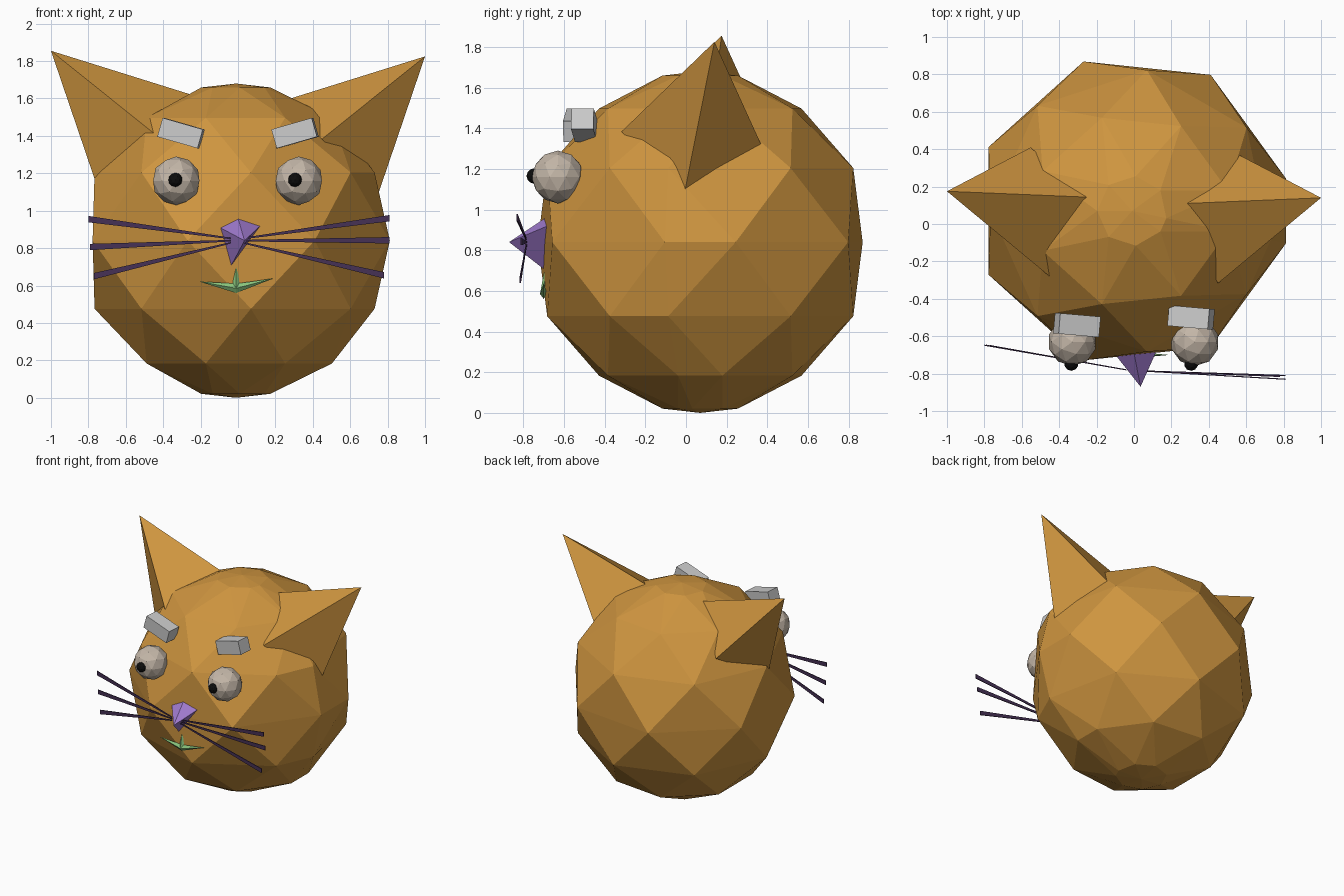
import bpy, bmesh
from math import sin, cos, pi, radians
from mathutils import Vector, Matrix

if "Cube" in bpy.data.objects:
    bpy.data.objects.remove(bpy.data.objects["Cube"])


def material(name, rgb):
    m = bpy.data.materials.new(name)
    m.diffuse_color = (*rgb, 1)
    m.use_nodes = True
    m.node_tree.nodes["Principled BSDF"].inputs["Base Color"].default_value = m.diffuse_color
    return m


FUR = material("orange_fur", (0.62, 0.30, 0.05))
WHITE = material("eye_white", (0.55, 0.47, 0.39))
BLACK = material("black", (0.004, 0.004, 0.004))
PURPLE = material("purple", (0.34, 0.19, 0.60))
GREEN = material("green", (0.25, 0.55, 0.20))
DARK = material("dark_purple", (0.06, 0.03, 0.09))


def finish(name, bm, mat=None):
    bmesh.ops.recalc_face_normals(bm, faces=bm.faces)
    me = bpy.data.meshes.new(name)
    bm.to_mesh(me)
    bm.free()
    ob = bpy.data.objects.new(name, me)
    bpy.context.collection.objects.link(ob)
    if mat:
        me.materials.append(mat)
    return ob


def hull(name, points, mat):
    """Faceted solid wrapped around a few points."""
    bm = bmesh.new()
    for p in points:
        bm.verts.new(p)
    bmesh.ops.convex_hull(bm, input=bm.verts)
    loose = [v for v in bm.verts if not v.link_faces]
    bmesh.ops.delete(bm, geom=loose, context='VERTS')
    return finish(name, bm, mat)


def ball(name, centre, r, mat, subdivisions=2):
    bm = bmesh.new()
    bmesh.ops.create_icosphere(bm, subdivisions=subdivisions, radius=r,
                               matrix=Matrix.Translation(centre))
    return finish(name, bm, mat)


# head: staggered rings give the diamond facets
R, C = 0.84, Vector((-0.01, 0.07, 0.84))
ring_a = [12 + 48 * k for k in range(8)]
ring_b = [36 + 48 * k for k in range(7)] + [348]
pts = [C + Vector((0, 0, R)), C - Vector((0, 0, R))]
for i in range(1, 14, 2):
    t = pi * i / 14
    for a in (ring_a if i in (3, 7, 11) else ring_b):
        a = radians(a)
        pts.append(C + R * Vector((sin(t) * cos(a), sin(t) * sin(a), cos(t))))
hull("head", pts, FUR)

# ears: four-sided pyramids sunk slightly into the head
tip = Vector((1.0, 0.14, 1.825))
corners = [(0.76, 0.0, 1.12), (0.57, 0.365, 1.33), (0.47, -0.30, 1.40), (0.28, 0.11, 1.60)]
ear = [tip] + [tip + (Vector(c) - tip) * 1.04 for c in corners]
hull("ear_right", ear, FUR)
hull("ear_left", [Vector((-p.x, p.y + 0.035, p.z + 0.03)) for p in ear], FUR)

# eyes and pupils
for side, x, px in (("left", -0.33, -0.335), ("right", 0.325, 0.305)):
    ball("eye_" + side, (x, -0.63, 1.16), 0.13, WHITE)
    ball("pupil_" + side, (px, -0.747, 1.165), 0.038, BLACK)

# eyebrows: tilted blocks
for side, s, y in (("left", -1, -0.54), ("right", 1, -0.50)):
    bm = bmesh.new()
    m = (Matrix.Translation((s * 0.305, y, 1.415))
         @ Matrix.Rotation(radians(-5), 4, 'Z')
         @ Matrix.Rotation(radians(-s * 16), 4, 'Y')
         @ Matrix.Diagonal((0.225, 0.11, 0.105, 1)))
    bmesh.ops.create_cube(bm, size=1, matrix=m)
    finish("eyebrow_" + side, bm)

# nose: pointed gem
hull("nose", [(0.035, -0.87, 0.84), (-0.115, -0.68, 0.92), (0, -0.69, 0.96),
              (0.12, -0.68, 0.92), (-0.04, -0.69, 0.70)], PURPLE)

# mouth: three tapered spikes from one point
mid = Vector((-0.01, -0.70, 0.585))
for name, end, up in (("mouth_left", (-0.21, -0.70, 0.622), (0, 0, 0.025)),
                      ("mouth_right", (0.19, -0.70, 0.638), (0, 0, 0.025)),
                      ("mouth_stem", (-0.01, -0.69, 0.74), (0.022, 0, 0))):
    up, out = Vector(up), Vector((0, 0.018, 0))
    hull(name, [end, mid + up, mid - up, mid + out, mid - out], GREEN)

# whiskers: thin strips flaring outwards
whiskers = {
    "right": ((0.03, -0.785, 0.84), [(0.81, -0.83, 0.96), (0.81, -0.81, 0.842), (0.78, -0.815, 0.655)]),
    "left": ((-0.04, -0.78, 0.84), [(-0.80, -0.648, 0.955), (-0.79, -0.648, 0.806), (-0.77, -0.65, 0.65)])}
for side, (start, ends) in whiskers.items():
    for k, end in enumerate(ends):
        a, b = Vector(start) + Vector((0, 0, 0.012 * (1 - k))), Vector(end)
        strip = []
        for p, w in ((a, 0.004), (b, 0.017)):
            strip += [p + Vector((0, y, z)) for y in (-0.003, 0.003) for z in (-w, w)]
        hull(f"whisker_{side}_{k + 1}", strip, DARK)
